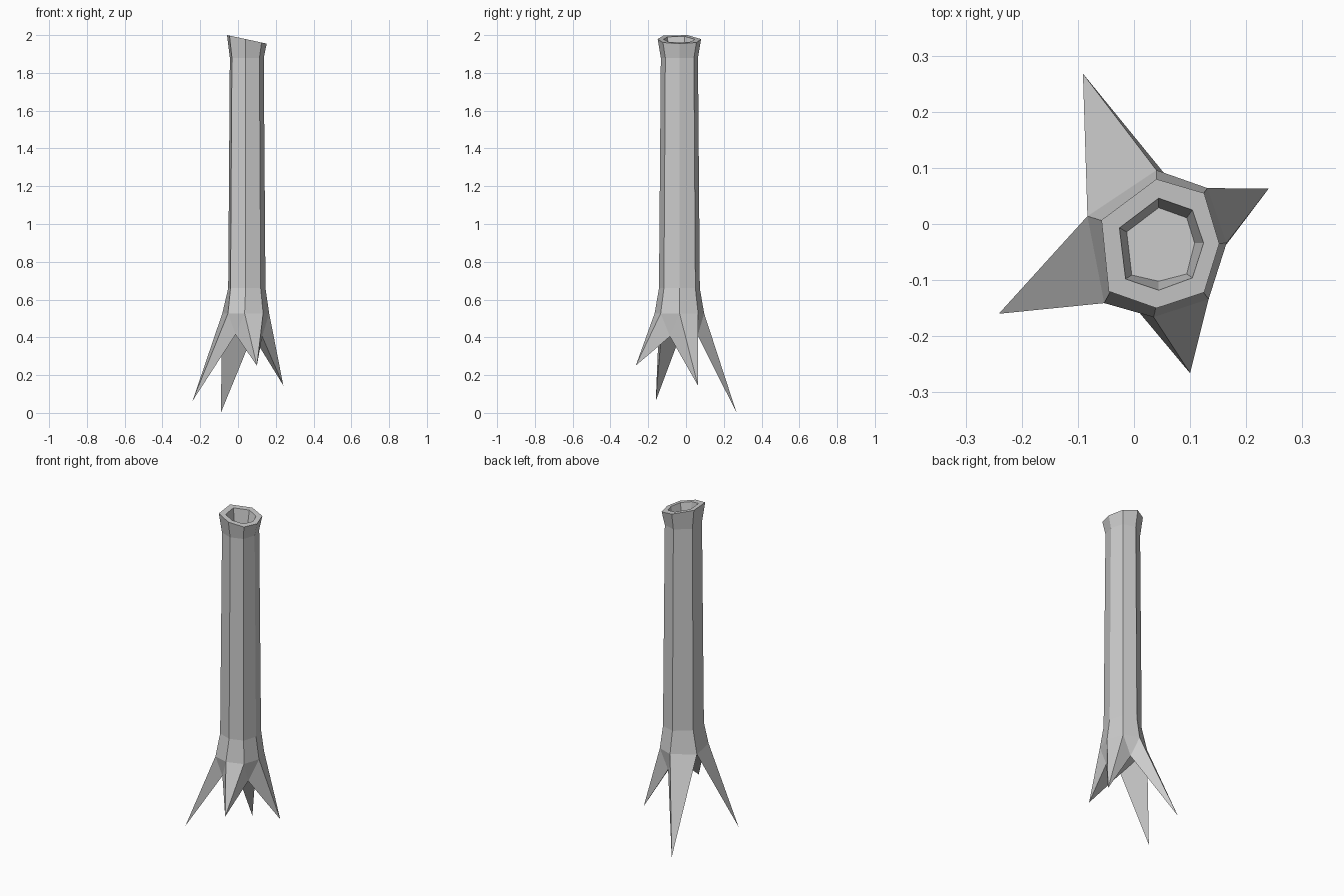
import bpy, bmesh

if "Cube" in bpy.data.objects:
    bpy.data.objects.remove(bpy.data.objects["Cube"])

# Seven-sided cross-sections, read clockwise from the back
rim = [(.04, .08), (.125, .055), (.152, -.035), (.125, -.122),
       (.04, -.15), (-.045, -.12), (-.058, .007)]
base = [(.04, .096), (.131, .064), (.165, -.034), (.133, -.134),
        (.035, -.166), (-.053, -.141), (-.083, .014)]
hole = [(.044, .046), (.104, .025), (.124, -.034), (.104, -.096),
        (.044, -.118), (-.015, -.098), (-.026, -.007)]
floor = [(.044, .029), (.094, .011), (.108, -.034), (.094, -.089),
         (.044, -.102), (-.004, -.091), (-.013, -.014)]
CX, CY, N = .044, -.035, 7

bm = bmesh.new()


def ring(points, z, scale=1.0, slope=0.0):
    return [bm.verts.new((CX + (x - CX) * scale, CY + (y - CY) * scale,
                          z - slope * (x + .058))) for x, y in points]


def bridge(a, b):
    for i in range(N):
        j = (i + 1) % N
        bm.faces.new((a[i], a[j], b[j], b[i]))


# Trunk: flared base, tapered shaft, slanted broken rim and hollow top
collar = ring(base, .527)
rings = [collar,
         ring(rim, .66, .94),
         ring(rim, 1.88, .855),
         ring(rim, 2.0, 1.0, .215),
         ring(hole, 2.0, 1.0, .215),
         ring(floor, 1.89)]
for a, b in zip(rings, rings[1:]):
    bridge(a, b)
bm.faces.new(rings[-1])

# Notches between the roots
g01 = bm.verts.new((.077, .062, .41))
g23 = bm.verts.new((.128, -.085, .405))
g45 = bm.verts.new((-.013, -.131, .415))
for i, g in ((0, g01), (2, g23), (4, g45)):
    bm.faces.new((collar[i], collar[i + 1], g))

# Roots: (collar edge, notch on each side, tip)
v6 = collar[6]
roots = [(6, v6, g01, (-.091, .268, 0)),
         (1, g01, g23, (.24, .063, .145)),
         (3, g23, g45, (.1, -.266, .25)),
         (5, g45, v6, (-.241, -.16, .063))]
for i, left, right, co in roots:
    tip = bm.verts.new(co)
    a, b = collar[i], collar[(i + 1) % N]
    bm.faces.new((a, b, tip))
    if left is not a:
        bm.faces.new((left, a, tip))
    if right is not b:
        bm.faces.new((b, right, tip))
    bm.faces.new((right, left, tip))

# Underside between the roots
bm.faces.new((v6, g01, g23))
bm.faces.new((v6, g23, g45))

bmesh.ops.recalc_face_normals(bm, faces=bm.faces[:])
mesh = bpy.data.meshes.new("hollow_trunk")
bm.to_mesh(mesh)
bm.free()
bpy.context.collection.objects.link(bpy.data.objects.new("hollow_trunk", mesh))
